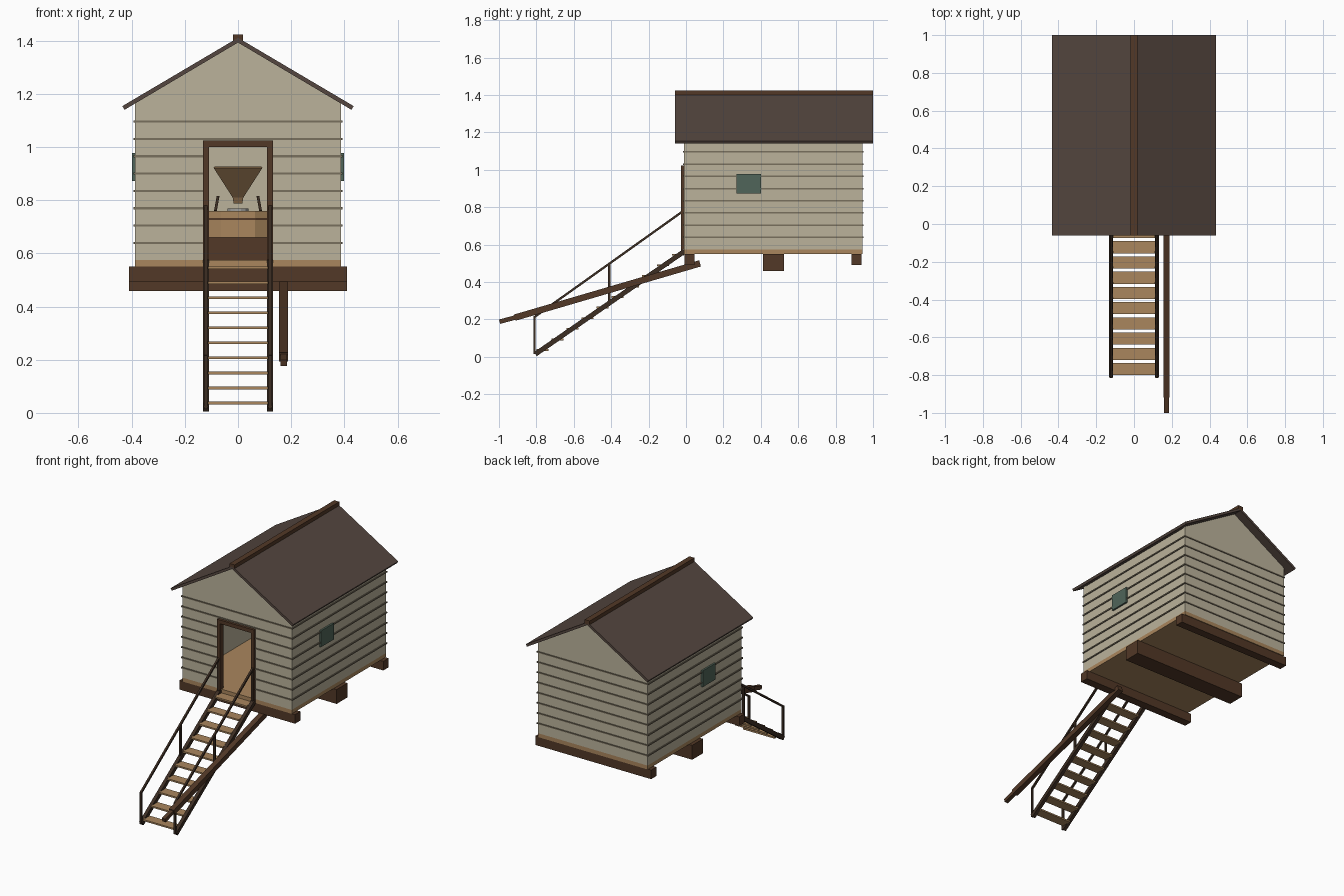
import bpy, bmesh, math
from mathutils import Vector, Matrix

if "Cube" in bpy.data.objects:
    bpy.data.objects.remove(bpy.data.objects["Cube"])


def material(name, rgb):
    m = bpy.data.materials.new(name)
    m.diffuse_color = (*rgb, 1)
    m.use_nodes = True
    m.node_tree.nodes["Principled BSDF"].inputs["Base Color"].default_value = m.diffuse_color
    return m


BOARD = material("pale_boards", (0.50, 0.45, 0.33))
SEAM = material("board_seams", (0.19, 0.16, 0.11))
ROOF = material("roof_boards", (0.09, 0.062, 0.05))
DARK = material("dark_timber", (0.085, 0.04, 0.02))
RAIL = material("rail_timber", (0.045, 0.026, 0.016))
TAN = material("light_timber", (0.40, 0.24, 0.11))
BIN = material("hopper_timber", (0.22, 0.13, 0.06))
GLASS = material("window_glass", (0.08, 0.13, 0.10))
STONE = material("stone", (0.35, 0.35, 0.34))


def finish(name, bm, mat):
    bmesh.ops.recalc_face_normals(bm, faces=bm.faces)
    me = bpy.data.meshes.new(name)
    bm.to_mesh(me)
    bm.free()
    me.materials.append(mat)
    ob = bpy.data.objects.new(name, me)
    bpy.context.collection.objects.link(ob)
    return ob


def box(name, x, y, z, mat):
    bm = bmesh.new()
    size = Matrix.Diagonal((x[1] - x[0], y[1] - y[0], z[1] - z[0], 1))
    mid = Matrix.Translation([(a + b) / 2 for a, b in (x, y, z)])
    bmesh.ops.create_cube(bm, size=1, matrix=mid @ size)
    return finish(name, bm, mat)


def bar(name, p, q, w, h, mat):
    """Square bar from p to q, w wide in x, h deep."""
    p, q = Vector(p), Vector(q)
    d = (q - p).normalized()
    side = (Vector((1, 0, 0)) - d * d.x).normalized()
    up = d.cross(side)
    rot = Matrix((side, d, up)).transposed().to_4x4()
    bm = bmesh.new()
    bmesh.ops.create_cube(bm, size=1, matrix=Matrix.Translation((p + q) / 2) @ rot
                          @ Matrix.Diagonal((w, (q - p).length, h, 1)))
    return finish(name, bm, mat)


def prism(name, outline, y0, y1, mat):
    """Extrude an x-z outline along y."""
    bm = bmesh.new()
    face = bm.faces.new([bm.verts.new((x, y0, z)) for x, z in outline])
    new = bmesh.ops.extrude_face_region(bm, geom=[face])["geom"]
    bmesh.ops.translate(bm, vec=(0, y1 - y0, 0),
                        verts=[v for v in new if isinstance(v, bmesh.types.BMVert)])
    return finish(name, bm, mat)


def drum(name, r, y, z0, z1, sides, mat):
    bm = bmesh.new()
    bmesh.ops.create_cone(bm, cap_ends=True, segments=sides, radius1=r, radius2=r, depth=z1 - z0,
                          matrix=Matrix.Translation((0, y, (z0 + z1) / 2))
                          @ Matrix.Rotation(math.pi / sides, 4, 'Z'))
    return finish(name, bm, mat)


W, F, B = 0.388, -0.01, 0.943      # body half width, front and back
Z0, EAVE, PEAK = 0.575, 1.165, 1.397
SIDES = ((-1, "left"), (1, "right"))


def span(s, a, b):
    return tuple(sorted((s * a, s * b)))


# Floor and underframe beams
box("floor", (-W, W), (F, B), (0.55, Z0), TAN)
box("front_sill", (-0.41, 0.41), (-0.008, 0.046), (0.492, 0.55), DARK)
box("main_cross_beam", (-0.41, 0.41), (0.413, 0.523), (0.458, 0.55), DARK)
box("rear_sill", (-0.41, 0.41), (0.885, 0.938), (0.492, 0.55), DARK)

# Gable walls (the front one has a doorway) and side walls
prism("back_wall", [(-W, Z0), (W, Z0), (W, EAVE), (0, PEAK), (-W, EAVE)], B - 0.018, B, BOARD)
prism("front_wall", [(-W, Z0), (-0.112, Z0), (-0.112, 1.0), (0.112, 1.0), (0.112, Z0),
                     (W, Z0), (W, EAVE), (0, PEAK), (-W, EAVE)], F, F + 0.018, BOARD)
for s, side in SIDES:
    box(side + "_wall", span(s, W - 0.018, W), (F + 0.018, B - 0.018), (Z0, EAVE - 0.005), BOARD)
    box(side + "_window", span(s, W - 0.002, 0.399), (0.27, 0.40), (0.873, 0.977), GLASS)

# Weatherboard seams
for i in range(8):
    z = (0.635 + 0.0653 * i, 0.643 + 0.0653 * i)
    box("back_seam", (-0.394, 0.394), (B, B + 0.005), z, SEAM)
    for s, side in SIDES:
        box(side + "_seam", span(s, W, 0.394), (F, B), z, SEAM)
        if i < 6:
            box("front_seam", span(s, 0.13, 0.394), (F - 0.005, F), z, SEAM)
    if i >= 6:
        box("front_seam", (-0.394, 0.394), (F - 0.005, F), z, SEAM)

# Roof slopes and ridge cap
for s, side in SIDES:
    prism(side + "_roof", [(0, 1.393), (s * 0.427, 1.140), (s * 0.435, 1.154), (0, 1.411)],
          -0.06, 1.0, ROOF)
box("ridge_cap", (-0.018, 0.018), (-0.06, 1.0), (1.398, 1.424), DARK)

# Door frame
for s, side in SIDES:
    box(side + "_door_post", span(s, 0.110, 0.131), (-0.026, 0.01), (Z0, 1.0), DARK)
box("door_lintel", (-0.131, 0.131), (-0.026, 0.01), (1.0, 1.024), DARK)

# Millstone casing, hopper and its stand inside
Y = 0.6
box("stone_bed", (-0.2, 0.2), (Y - 0.16, Y + 0.16), (Z0, 0.66), DARK)
drum("stone_casing", 0.25, Y, 0.66, 0.76, 12, TAN)
drum("casing_hoop", 0.254, Y, 0.726, 0.734, 12, DARK)
drum("stone_eye", 0.04, Y, 0.76, 0.768, 12, STONE)
bm = bmesh.new()
rings = []
for r, z in ((0.092, 0.922), (0.02, 0.81), (0.016, 0.787)):
    rings.append([bm.verts.new((a * r, Y + b * r, z)) for a, b in ((-1, -1), (1, -1), (1, 1), (-1, 1))])
for lo, hi in zip(rings, rings[1:]):
    for k in range(4):
        bm.faces.new((lo[k], lo[(k + 1) % 4], hi[(k + 1) % 4], hi[k]))
hopper = finish("hopper", bm, BIN)
hopper.modifiers.new("thickness", 'SOLIDIFY').thickness = 0.006
for s, side in SIDES:
    for t in (-1, 1):
        bar(side + "_hopper_leg", (s * 0.085, Y + t * 0.085, 0.76),
            (s * 0.075, Y + t * 0.075, 0.815), 0.01, 0.01, RAIL)

# Steps: stringers, treads, handrails
for s, side in SIDES:
    x = s * 0.121
    bar(side + "_stringer", (x, -0.805, 0.015), (x, -0.008, 0.565), 0.022, 0.026, RAIL)
    bar(side + "_handrail", (x, -0.812, 0.212), (x, -0.012, 0.782), 0.012, 0.012, RAIL)
    for y, lo, hi in ((-0.81, 0.015, 0.215), (-0.41, 0.29, 0.5), (-0.022, 0.555, 0.775)):
        box(side + "_rail_post", (x - 0.006, x + 0.006), (y - 0.006, y + 0.006), (lo, hi), RAIL)
for i in range(10):
    y, z = -0.768 + 0.0806 * i, 0.037 + 0.0566 * i
    box("tread", (-0.112, 0.112), (y - 0.032, y + 0.032), (z - 0.005, z + 0.005), TAN)

# Tail pole with a slimmer tip
bar("tail_pole", (0.172, 0.075, 0.500), (0.172, -0.915, 0.210), 0.034, 0.034, DARK)
bar("tail_pole_tip", (0.172, -0.9, 0.214), (0.172, -0.997, 0.188), 0.024, 0.024, DARK)
